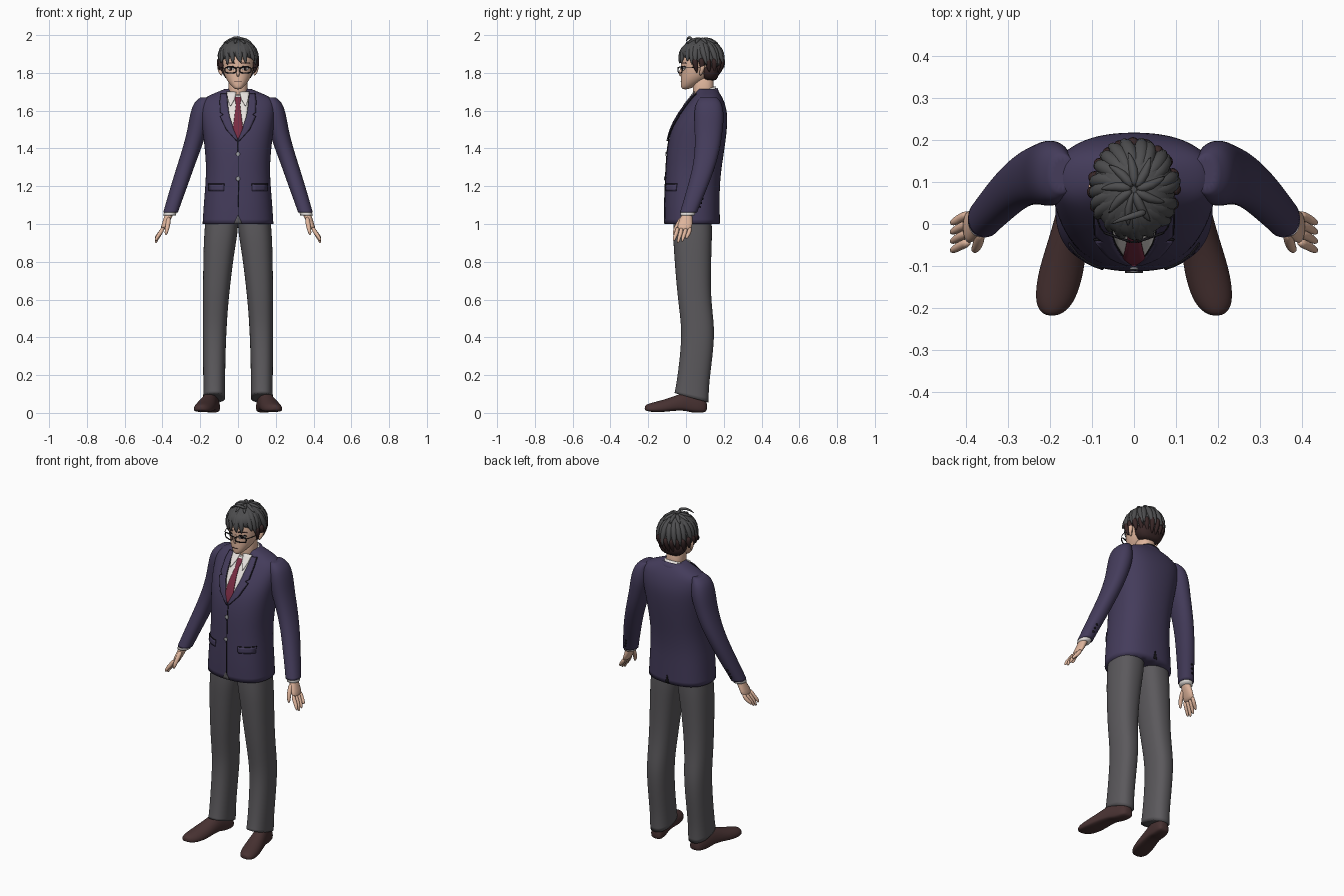
import bpy, bmesh, math, random
from mathutils import Vector
from mathutils.bvhtree import BVHTree

if "Cube" in bpy.data.objects:
    bpy.data.objects.remove(bpy.data.objects["Cube"], do_unlink=True)
random.seed(4)


def material(name, r, g, b):
    m = bpy.data.materials.new(name)
    m.use_nodes = True
    m.diffuse_color = (r, g, b, 1)
    node = m.node_tree.nodes["Principled BSDF"]
    node.inputs["Base Color"].default_value = (r, g, b, 1)
    node.inputs["Roughness"].default_value = 0.8
    return m


navy = material("navy cloth", .058, .045, .105)
grey = material("grey cloth", .105, .1, .108)
hair_top = material("charcoal hair", .075, .075, .078)
hair_low = material("dark brown hair", .04, .02, .02)
leather = material("brown leather", .065, .032, .032)
skin = material("skin", .75, .47, .34)
white = material("white shirt", .82, .78, .75)
red = material("red tie", .19, .025, .055)
black = material("black", .01, .009, .012)
metal = material("grey metal", .35, .35, .37)


def finish(name, bm, mat, levels=1):
    mesh = bpy.data.meshes.new(name)
    bm.to_mesh(mesh)
    bm.free()
    mesh.materials.append(mat)
    mesh.polygons.foreach_set("use_smooth", [True] * len(mesh.polygons))
    ob = bpy.data.objects.new(name, mesh)
    bpy.context.collection.objects.link(ob)
    if levels:
        ob.modifiers.new("smooth", "SUBSURF").levels = levels
        ob.modifiers["smooth"].render_levels = levels
    return ob


def loft(name, rings, mat, crisp=False, closed=False, levels=1, side=1):
    """Skin a list of point rings; side=-1 mirrors across x."""
    bm = bmesh.new()
    loops = [[bm.verts.new((p[0] * side, p[1], p[2])) for p in r] for r in rings]
    n = len(loops[0])
    pairs = list(zip(loops, loops[1:])) + ([(loops[-1], loops[0])] if closed else [])
    for a, b in pairs:
        for i in range(n):
            j = (i + 1) % n
            bm.faces.new((a[i], a[j], b[j], b[i]))
    if not closed:
        crease = bm.edges.layers.float.new("crease_edge")
        for loop in (loops[0], loops[-1]):
            cap = bm.faces.new(loop)
            for e in cap.edges:
                e[crease] = 1.0 if crisp else 0.0
    bmesh.ops.recalc_face_normals(bm, faces=bm.faces)
    return finish(name, bm, mat, levels)


def oval(z, x0, x1, y0, y1, tilt=0, power=2.4, n=20):
    """Horizontal rounded ring; tilt raises it towards the back."""
    pts = []
    for i in range(n):
        a = math.tau * i / n
        c, s = math.cos(a), math.sin(a)
        c = math.copysign(abs(c) ** (2 / power), c)
        s = math.copysign(abs(s) ** (2 / power), s)
        dy = s * (y1 - y0) / 2
        pts.append(((x0 + x1) / 2 + c * (x1 - x0) / 2, (y0 + y1) / 2 + dy, z + tilt * dy))
    return pts


def tube(name, path, radii, mat, n=8, side=1, closed=False, levels=1):
    path = [Vector(p) for p in path]
    rings, k = [], len(path)
    for i, p in enumerate(path):
        if closed:
            t = path[(i + 1) % k] - path[i - 1]
        else:
            t = path[min(i + 1, k - 1)] - path[max(i - 1, 0)]
        t.normalize()
        u = t.cross(Vector((.13, 1, .21))).normalized()
        v = t.cross(u)
        rings.append([p + radii[i] * (u * math.cos(math.tau * j / n) + v * math.sin(math.tau * j / n))
                      for j in range(n)])
    return loft(name, rings, mat, closed=closed, side=side, levels=levels)


def surface(ob):
    bpy.context.view_layer.update()
    return BVHTree.FromObject(ob, bpy.context.evaluated_depsgraph_get())


def patch(name, target, rows, mat, lift=.004, side=1, face=-1, cols=4, steps=3):
    """Thin plate wrapped on a surface; rows are (z, x from, x to)."""
    fine = [tuple(a + (b - a) * k / steps for a, b in zip(r, q))
            for r, q in zip(rows, rows[1:]) for k in range(steps)] + [rows[-1]]
    bm = bmesh.new()
    grid = []
    for z, xa, xb in fine:
        line = []
        for c in range(cols + 1):
            x = side * (xa + (xb - xa) * c / cols)
            hit = target.ray_cast(Vector((x, face, z)), Vector((0, -face, 0)))[0]
            hit = hit or target.find_nearest(Vector((x, 0, z)))[0]
            line.append(bm.verts.new((x, hit.y + face * lift, z)))
        grid.append(line)
    for a, b in zip(grid, grid[1:]):
        for c in range(cols):
            bm.faces.new((a[c], a[c + 1], b[c + 1], b[c]))
    ob = finish(name, bm, mat, 0)
    solid = ob.modifiers.new("thickness", "SOLIDIFY")
    solid.thickness, solid.offset = .004, 0


# Jacket body: height, half width, front y, back y
body = [(1.0, .19, -.115, .18), (1.1, .184, -.116, .18), (1.2, .175, -.112, .18),
        (1.3, .17, -.108, .19), (1.4, .178, -.102, .206), (1.5, .19, -.083, .219),
        (1.58, .2, -.04, .222), (1.64, .2, .005, .207), (1.67, .18, .03, .193),
        (1.695, .12, .05, .178), (1.715, .07, .06, .16)]
jacket = loft("jacket_body", [oval(z, -w, w, f, b) for z, w, f, b in body], navy, crisp=True, levels=2)
chest = surface(jacket)

# Shirt, tie and jacket details
patch("shirt_front", chest, [(1.45, -.004, .004), (1.56, -.046, .046), (1.69, -.058, .058)], white, .003, cols=8)
patch("tie", chest, [(1.45, -.005, .005), (1.495, -.028, .028), (1.63, -.011, .011),
                     (1.637, -.012, .012), (1.672, -.019, .019)], red, .009)
patch("front_edge", chest, [(1.02, .002, .006), (1.45, -.002, .002)], black, .001, cols=1, steps=12)
patch("front_opening", chest, [(1.002, -.022, .022), (1.045, -.001, .001)], grey, .002)
patch("back_vent", chest, [(1.002, -.012, .012), (1.05, -.002, .002)], black, .001, face=1)
lapel = [(1.44, -.002, .006), (1.5, .023, .06), (1.57, .046, .093), (1.577, .047, .075),
         (1.59, .05, .092), (1.65, .058, .094), (1.69, .06, .088)]
for s, word in ((1, "left"), (-1, "right")):
    patch(word + "_lapel", chest, lapel, navy, .01, s)
    patch(word + "_lapel_outline", chest, [(z, a - .002, b + .003) for z, a, b in lapel], black, .005, s)
    patch(word + "_shirt_collar_point", chest, [(1.625, .038, .042), (1.66, .018, .054), (1.7, .008, .06)],
          white, .012, s)
    patch(word + "_pocket_flap", chest, [(1.175, .075, .155), (1.21, .073, .155)], navy, .006, s)
    patch(word + "_pocket_line", chest, [(1.209, .072, .156), (1.213, .072, .156)], black, .005, s)
for i, z in enumerate((1.37, 1.24)):
    patch(f"button_{i + 1}", chest, [(z - .011, -.004, .004), (z - .005, -.01, .01),
                                     (z + .005, -.01, .01), (z + .011, -.004, .004)], metal, .006)
loft("jacket_collar", [oval(1.65, -.09, .09, .06, .185, .4), oval(1.7, -.072, .072, .06, .167, .4)], navy, True)
loft("shirt_collar", [oval(1.65, -.07, .07, .025, .165, .4), oval(1.705, -.058, .058, .03, .157, .4)], white, True)

# Arms, cuffs, hands, legs and shoes
arm = [(.17, .12, 1.67, .03, .045), (.19, .12, 1.645, .045, .07), (.198, .122, 1.58, .058, .082),
       (.214, .12, 1.5, .054, .076), (.244, .115, 1.4, .05, .068), (.279, .095, 1.3, .047, .06),
       (.312, .063, 1.2, .045, .055), (.345, .027, 1.1, .041, .048), (.357, .013, 1.06, .04, .046)]
leg = [(1.06, -.004, .17, -.065, .135), (.95, 0, .18, -.07, .14), (.85, .02, .184, -.065, .135),
       (.6, .05, .187, -.045, .13), (.45, .06, .187, -.022, .155), (.3, .066, .186, -.032, .142),
       (.15, .068, .184, -.052, .122), (.08, .067, .185, -.062, .12)]
shoe = [(.112, .022, .012, .06), (.095, .04, 0, .09), (.03, .043, 0, .115), (0, .044, .012, .115),
        (-.06, .05, .012, .09), (-.12, .056, .004, .07), (-.18, .05, .004, .055),
        (-.208, .033, .01, .046), (-.219, .013, .016, .036)]
hand = [(.36, .008, 1.07, .024, .027), (.368, .003, 1.04, .022, .03), (.386, -.004, 1.0, .018, .04),
        (.4, -.01, .965, .014, .04)]


def stack(rows, tilt=0):
    return [oval(z, x - rx, x + rx, y - ry, y + ry, tilt, 2.2, 16) for x, y, z, rx, ry in rows]


def shoe_ring(y, w, low, high, n=16):
    pts = []
    for i in range(n):
        c, s = math.cos(math.tau * i / n), math.sin(math.tau * i / n)
        flat = math.copysign(abs(s) ** (.45 if s < 0 else 1), s)
        pts.append((.127 + (.11 - y) * .21 + w * c, y, low + (high - low) * (.3 + flat * (.7 if s > 0 else .3))))
    return pts


for s, word in ((1, "left"), (-1, "right")):
    loft(word + "_sleeve", stack(arm), navy, True, side=s, levels=2)
    loft(word + "_cuff", stack([(.356, .013, 1.07, .034, .04), (.363, .007, 1.045, .034, .039)]), white, True, side=s)
    loft(word + "_palm", stack(hand), skin, side=s)
    for i in range(4):
        y, drop = .023 - i * .022, (.025, .008, 0, .012)[i]
        tube(f"{word}_finger_{i + 1}", [(.393, y, .985), (.412, y - .007, .95), (.428, y - .017, .925 + drop / 2),
             (.437, y - .022, .897 + drop)], [.012, .012, .0105, .006], skin, side=s)
    tube(word + "_thumb", [(.366, -.015, 1.04), (.37, -.042, 1.0), (.378, -.06, .965), (.383, -.064, .94)],
         [.014, .014, .012, .006], skin, side=s)
    for i in range(3):
        z = 1.09 + i * .022
        tube(f"{word}_sleeve_button_{i + 1}", [(.35 - i * .007, .07 + i * .007, z), (.352 - i * .007, .079 + i * .007, z)],
             [.008, .007], black, side=s)
    rows = [oval(*r, tilt=-.28 if r[0] < .1 else 0) for r in leg]
    loft(word + "_trouser_leg", rows, grey, True, side=s, levels=2)
    loft(word + "_shoe", [shoe_ring(*r) for r in shoe], leather, side=s, levels=2)

# Neck, head and face
loft("neck", [oval(z, -w, w, .035, .148) for z, w in ((1.63, .056), (1.72, .05), (1.81, .052))], skin)
skull = [(1.712, .016, -.024, .015), (1.735, .04, -.028, .06), (1.77, .066, -.028, .12), (1.81, .08, -.026, .155),
         (1.86, .088, -.028, .178), (1.91, .088, -.022, .18), (1.95, .07, .005, .16), (1.97, .03, .05, .11)]
head = loft("head", [oval(z, -w, w, f, b, 0, 2.1) for z, w, f, b in skull], skin, levels=2)
face = surface(head)
tube("nose", [(0, -.02, 1.84), (0, -.028, 1.81), (0, -.034, 1.792), (0, -.02, 1.78)],
     [.005, .008, .009, .006], skin)
patch("mouth", face, [(1.751, -.016, .016), (1.754, -.018, .018)], hair_low, .001)
for s, word in ((1, "left"), (-1, "right")):
    patch(word + "_eye", face, [(1.814, .026, .046), (1.824, .02, .056), (1.832, .024, .054)], white, .001, s)
    patch(word + "_iris", face, [(1.814, .033, .043), (1.832, .031, .045)], hair_low, .003, s)
    patch(word + "_eyelash", face, [(1.831, .02, .06), (1.836, .026, .054)], black, .003, s)
    patch(word + "_eyebrow", face, [(1.85, .016, .062), (1.856, .022, .056)], hair_low, .002, s)
    frame = [(x, -.042 + (x - .01) * .35, z) for x, _, z in
             [(.039 + (p[0] - .039), 0, 1.815 + p[1] * .75) for p in
              [(q[0], q[2]) for q in oval(0, .01, .07, 0, 1, .042, 3)]]]
    tube(word + "_glasses_frame", frame, [.0032] * len(frame), black, 6, s, True, 0)
    tube(word + "_glasses_temple", [(.07, -.021, 1.825), (.09, .0, 1.828), (.094, .09, 1.828)], [.003] * 3, black, 6, s)
    tube(word + "_ear", [(.086, .075, 1.785), (.095, .083, 1.81), (.1, .09, 1.835), (.09, .085, 1.85)],
         [.007, .012, .015, .008], skin, side=s)
tube("glasses_bridge", [(-.011, -.042, 1.825), (0, -.044, 1.829), (.011, -.042, 1.825)], [.003] * 3, black, 6)

# Hair: smooth shells covered by swept locks
cap = [(1.835, .094, -.028, .188, -.4), (1.88, .1, -.036, .195, -.25), (1.92, .097, -.026, .19, -.15),
       (1.955, .078, .005, .17, -.05), (1.98, .04, .045, .13, 0)]
loft("hair_cap", [oval(z, -w, w, f, b, t, 2.1) for z, w, f, b, t in cap], hair_top, levels=2)
nape = [(1.755, .055, .09, .16), (1.79, .085, .075, .178), (1.86, .094, .06, .185)]
loft("hair_nape", [oval(z, -w, w, f, b) for z, w, f, b in nape], hair_low)


def lock(name, angle, heights, sweep, spread, radii, mat):
    pts = []
    for k, (e, r) in enumerate(zip(heights, spread)):
        a, e = math.radians(angle + sweep * k), math.radians(e)
        pts.append((.106 * r * math.cos(e) * math.cos(a), .083 + .12 * r * math.cos(e) * math.sin(a),
                    1.872 + .112 * r * math.sin(e)))
    tube(name, pts, radii, mat)


for i in range(22):
    angle = i * 360 / 22 - 90
    front = max(0, -math.sin(math.radians(angle)))
    tip = -24 + 15 * front + random.uniform(-6, 6)
    lock(f"hair_lock_{i + 1}", angle, (72, 45, 15, tip), random.uniform(2, 8),
         (.9, .92, .96, 1.05 + .06 * random.random() - .05 * front), (.012, .021, .02, .002), hair_top)
for i in range(13):
    angle = -20 + i * 220 / 12
    back = max(0, math.sin(math.radians(angle)))
    lock(f"hair_under_lock_{i + 1}", angle, (5, -18, -34 - 14 * back + random.uniform(-5, 5)), 3,
         (.93, .97, 1.08), (.016, .018, .002), hair_low)
for i in range(9):
    lock(f"hair_crown_lock_{i + 1}", i * 40, (88, 66, 44), 10, (.96, 1.0, 1.06), (.01, .015, .002), hair_top)
tube("hair_stray_lock", [(.03, .03, 1.975), (0, .02, 1.99), (-.035, .01, 1.985), (-.055, .0, 1.965)],
     [.01, .009, .006, .002], hair_top)
